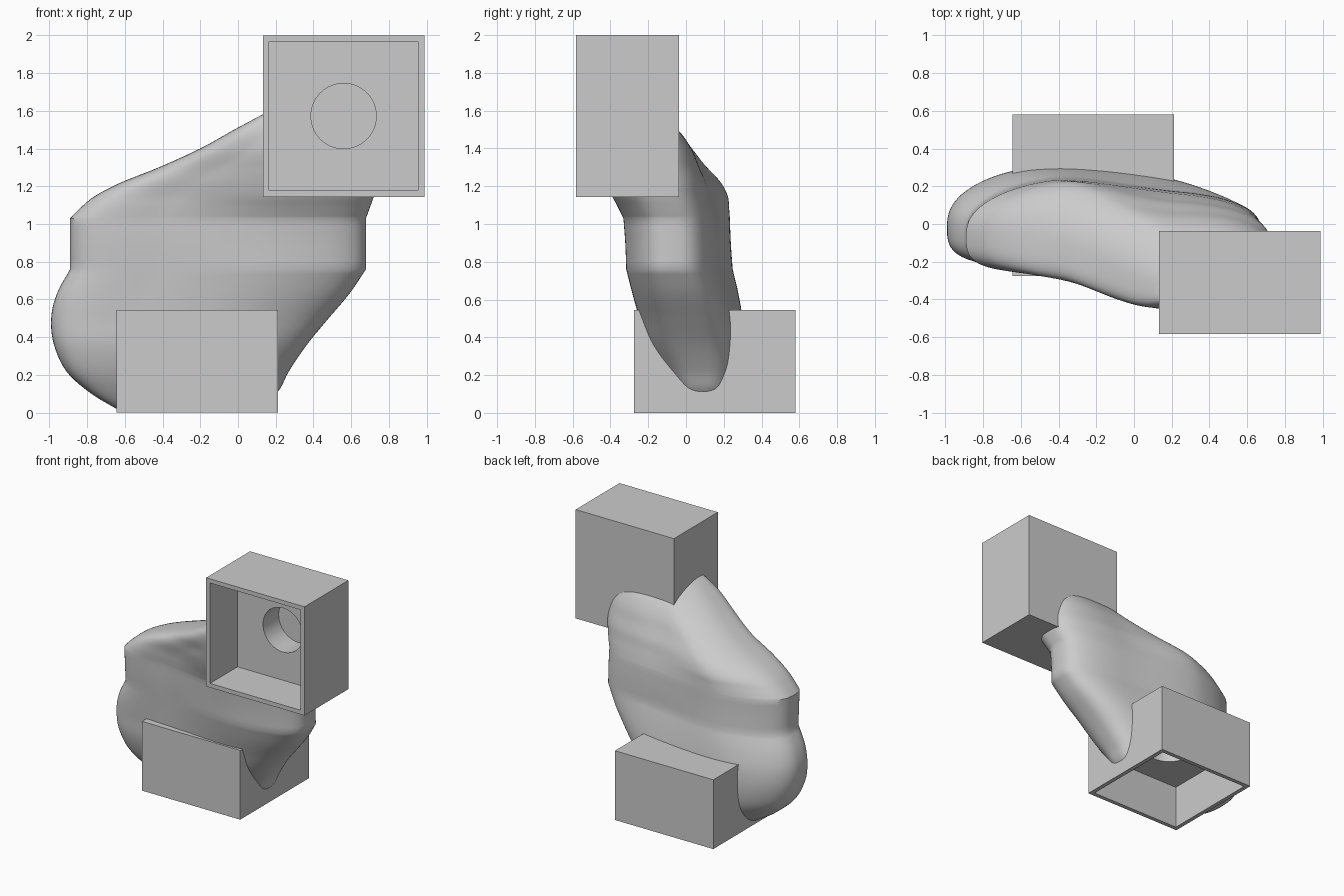
import bpy, bmesh, math
from mathutils import Matrix, Vector

cube = bpy.data.objects.get("Cube")
if cube:
    bpy.data.objects.remove(cube)

grey = bpy.data.materials.new("plain grey")
grey.use_nodes = True
grey.diffuse_color = (0.6, 0.6, 0.6, 1)
grey.node_tree.nodes["Principled BSDF"].inputs["Base Color"].default_value = (0.6, 0.6, 0.6, 1)


def add_object(name, bm):
    mesh = bpy.data.meshes.new(name)
    bmesh.ops.recalc_face_normals(bm, faces=bm.faces)
    bm.to_mesh(mesh)
    bm.free()
    mesh.materials.append(grey)
    obj = bpy.data.objects.new(name, mesh)
    bpy.context.collection.objects.link(obj)
    return obj


def box(name, half, z0, z1, place):
    bm = bmesh.new()
    size = Matrix.Diagonal((2 * half, 2 * half, z1 - z0, 1))
    bmesh.ops.create_cube(bm, size=1, matrix=place @ Matrix.Translation((0, 0, (z0 + z1) / 2)) @ size)
    return add_object(name, bm)


def cylinder(name, radius, z0, z1, place):
    bm = bmesh.new()
    bmesh.ops.create_cone(bm, cap_ends=True, segments=64, radius1=radius, radius2=radius,
                          depth=z1 - z0, matrix=place @ Matrix.Translation((0, 0, (z0 + z1) / 2)))
    return add_object(name, bm)


def cut(obj, cutter):
    mod = obj.modifiers.new("cut", "BOOLEAN")
    mod.operation, mod.solver, mod.object = "DIFFERENCE", "EXACT", cutter
    bpy.context.view_layer.objects.active = obj
    bpy.ops.object.modifier_apply(modifier=mod.name)
    bpy.data.objects.remove(cutter)


def smooth(obj, angle):
    bpy.ops.object.select_all(action="DESELECT")
    obj.select_set(True)
    bpy.context.view_layer.objects.active = obj
    bpy.ops.object.shade_smooth_by_angle(angle=math.radians(angle))


# Body sections: height, left x, right x, left centre y, right centre y, half depth
LOWER = [(0.0, -0.6, 0.02, 0.08, 0.09, 0.06), (0.03, -0.66, 0.1, 0.07, 0.09, 0.12),
         (0.11, -0.79, 0.21, 0.06, 0.09, 0.18), (0.22, -0.91, 0.27, 0.05, 0.07, 0.23),
         (0.36, -0.975, 0.365, 0.04, 0.03, 0.26), (0.5, -0.99, 0.48, 0.035, 0.0, 0.265),
         (0.63, -0.96, 0.59, 0.02, -0.035, 0.262), (0.76, -0.89, 0.678, 0.0, -0.07, 0.255)]
BAND = [LOWER[-1], (0.9, -0.89, 0.678, -0.01, -0.075, 0.255), (1.03, -0.89, 0.678, -0.015, -0.085, 0.255)]
UPPER = [BAND[-1], (1.09, -0.83, 0.7, -0.02, -0.108, 0.26), (1.15, -0.755, 0.72, -0.025, -0.133, 0.265),
         (1.22, -0.62, 0.735, -0.045, -0.155, 0.265), (1.3, -0.42, 0.74, -0.08, -0.183, 0.255),
         (1.4, -0.2, 0.73, -0.14, -0.215, 0.243), (1.5, -0.02, 0.7, -0.22, -0.25, 0.205),
         (1.58, 0.13, 0.6, -0.28, -0.29, 0.13)]


def spline(rows, steps):
    rows = [Vector(r) for r in rows]
    for i in range(len(rows) - 1):
        a, b = rows[i], rows[i + 1]
        before = rows[i - 1] if i else 2 * a - b
        after = rows[i + 2] if i + 2 < len(rows) else 2 * b - a
        for s in range(steps):
            t = s / steps
            yield 0.5 * (2 * a + (b - before) * t + (2 * before - 5 * a + 4 * b - after) * t * t
                         + (3 * a - before - 3 * b + after) * t ** 3)
    yield rows[-1]


def section(row, count=96):
    z, x0, x1, yl, yr, half = row
    for k in range(count):
        a = 2 * math.pi * k / count
        u = math.copysign(abs(math.cos(a)) ** 0.77, math.cos(a))
        v = math.copysign(abs(math.sin(a)) ** 0.7, math.sin(a))
        s = (u + 1) / 2
        x = x0 + (x1 - x0) * s
        # The centre line swings to the front towards the right, and its left tip leans forward
        t = min(max((x + 0.45) / 0.7, 0), 1)
        blend = t * t * (3 - 2 * t)
        lean = 0.06 * max(0, 1 - s / 0.3) ** 1.5
        yield x, yl + (yr - yl) * blend - lean + half * v, z


# Flowing body lofted upwards, with a creased band round its middle
rows = list(spline(LOWER, 5))[:-1] + list(spline(BAND, 3))[:-1] + list(spline(UPPER, 5))
bm = bmesh.new()
rings = [[bm.verts.new(p) for p in section(r)] for r in rows]
for low, high in zip(rings, rings[1:]):
    for k in range(len(low)):
        n = (k + 1) % len(low)
        bm.faces.new((low[k], low[n], high[n], high[k]))
bm.faces.new(rings[0][::-1])
bm.faces.new(rings[-1])
body = add_object("curved_body", bm)

# Two open boxes, each with a round port in its inner wall
HALF, DEPTH, INNER = 0.428, 0.545, 0.342
places = {"lower_box": Matrix.Translation((-0.2155, 0.152, 0)),
          "upper_box": Matrix.Translation((0.5595, -0.583, 1.572)) @ Matrix.Rotation(-math.pi / 2, 4, "X")}
for name, place in places.items():
    cut(body, box("body_cutter", HALF, -0.1, DEPTH, place))
    shell = box(name, HALF, 0, DEPTH, place)
    cut(shell, box("cavity_cutter", HALF - 0.033, -0.1, INNER, place))
    cut(shell, cylinder("port_cutter", 0.173, INNER - 0.05, DEPTH - 0.008, place))
    smooth(shell, 30)
smooth(body, 35)
